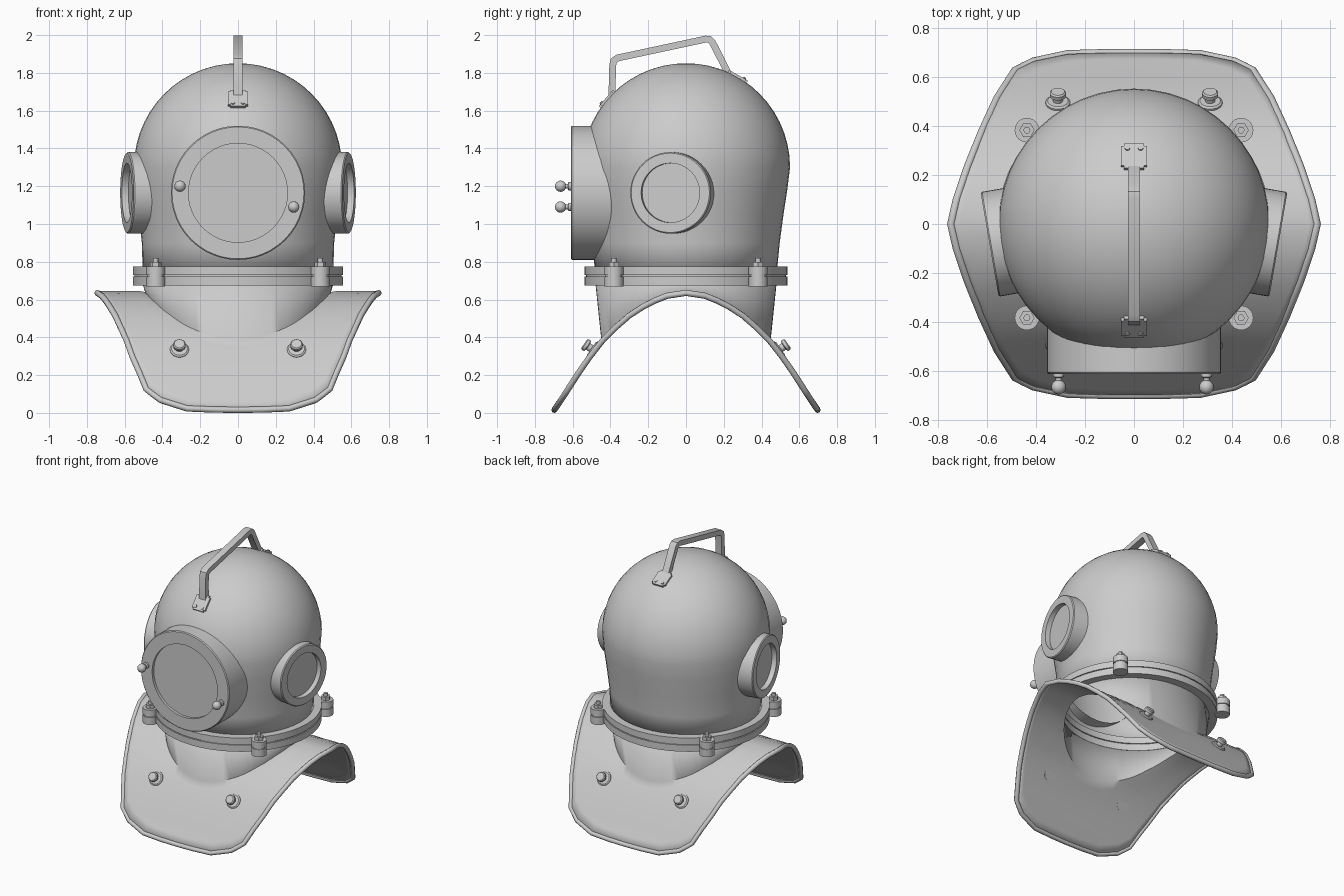
import bpy, bmesh, math
from math import sin, cos, pi, sqrt, radians
from mathutils import Vector, Matrix

if "Cube" in bpy.data.objects:
    bpy.data.objects.remove(bpy.data.objects["Cube"])


def finish(name, bm, mat=None, angle=35, shell=0):
    bmesh.ops.remove_doubles(bm, verts=bm.verts, dist=1e-5)
    bmesh.ops.recalc_face_normals(bm, faces=bm.faces)
    if mat:
        bm.transform(mat)
    me = bpy.data.meshes.new(name)
    bm.to_mesh(me)
    bm.free()
    me.shade_smooth()
    me.set_sharp_from_angle(angle=radians(angle))
    ob = bpy.data.objects.new(name, me)
    bpy.context.collection.objects.link(ob)
    if shell:
        m = ob.modifiers.new("shell", 'SOLIDIFY')
        m.thickness = shell
        m.offset = 0
    return ob


def loft(name, rings, caps=False, loop=False, **kw):
    bm = bmesh.new()
    vs = [[bm.verts.new(p) for p in r] for r in rings]
    pairs = list(zip(vs, vs[1:])) + ([(vs[-1], vs[0])] if loop else [])
    for a, b in pairs:
        for i in range(len(a)):
            j = (i + 1) % len(a)
            bm.faces.new((a[i], a[j], b[j], b[i]))
    if caps:
        bm.faces.new(vs[0])
        bm.faces.new(vs[-1])
    return finish(name, bm, **kw)


def ellipse(rx, ry, z, n=48):
    return [(rx * cos(2 * pi * i / n), ry * sin(2 * pi * i / n), z) for i in range(n)]


def lathe(name, prof, mat=None, n=24, **kw):
    return loft(name, [ellipse(r, r, z, n) for r, z in prof], mat=mat, **kw)


def aim(pos, direction):
    q = Vector(direction).to_track_quat('Z', 'Y')
    return Matrix.Translation(pos) @ q.to_matrix().to_4x4()


def cyl(r, a, b):
    return [(0, a), (r, a), (r, b), (0, b)]


def ball(r, zc, n=8):
    return [(r * sin(pi * i / n), zc - r * cos(pi * i / n)) for i in range(n + 1)]


# Helmet shell: tapered neck into a hemisphere
CZ, R = 1.3, 0.545
rings = [(.498, .473, .72), (.503, .49, .9), (.52, .51, 1.05), (.537, .53, 1.18)]
rings += [(R * cos(pi / 2 * i / 14), R * cos(pi / 2 * i / 14), CZ + R * sin(pi / 2 * i / 14))
          for i in range(15)]
loft("helmet_dome", [ellipse(*r) for r in rings], shell=.012)

# Saddle-shaped breastplate
ARCH = [(0, .635), (.1, .62), (.2, .58), (.3, .515), (.42, .41), (.5, .31),
        (.57, .21), (.65, .085), (.72, -.018)]


def saddle(y):
    y = abs(y)
    for (a, za), (b, zb) in zip(ARCH, ARCH[1:]):
        if y <= b:
            return za + (zb - za) * (y - a) / (b - a)
    return ARCH[-1][1]


quad = [(.745, 0), (.722, .1), (.678, .23), (.622, .37), (.558, .51), (.485, .625),
        (.41, .662), (.27, .692), (.13, .696), (0, .697)]
half = quad + [(-x, y) for x, y in quad[-2::-1]]
corner = half + [(x, -y) for x, y in half[-2:0:-1]]
outline = []
for a, b in zip(corner, corner[1:] + corner[:1]):
    outline += [a, ((a[0] + b[0]) / 2, (a[1] + b[1]) / 2)]


def plate_ring(t):
    out = []
    for x, y in outline:
        a = math.atan2(y, x)
        px = .485 * cos(a) * (1 - t) + x * t
        py = .44 * sin(a) * (1 - t) + y * t
        out.append((px, py, saddle(py)))
    return out


top = [(.5 * cos(math.atan2(y, x)), .472 * sin(math.atan2(y, x)), .7) for x, y in outline]
loft("breastplate", [top] + [plate_ring(i / 8) for i in range(9)], shell=.018, angle=50)

# Rolled rim around the breastplate
edge = [Vector(p) for p in plate_ring(1)]
rim = []
for i, p in enumerate(edge):
    t = (edge[(i + 1) % len(edge)] - edge[i - 1]).normalized()
    u = Vector((p.x, p.y, 0))
    u = (u - t * u.dot(t)).normalized()
    w = t.cross(u)
    rim.append([p + .016 * (u * cos(k * pi / 4) + w * sin(k * pi / 4)) for k in range(8)])
loft("breastplate_rim", rim, loop=True, angle=60)

# Two clamped collar rings with a seam between them
for name, a, b in (("collar_lower", .675, .723), ("collar_upper", .729, .775)):
    sec = [(.485, .46, a), (.556, .538, a), (.556, .538, b), (.485, .46, b)]
    loft(name, [ellipse(*s) for s in sec], loop=True)
loft("collar_gasket", [ellipse(.548, .53, z) for z in (.715, .735)])

# Collar lugs with nuts, and breastplate studs
for sx in (-1, 1):
    for sy in (-1, 1):
        m = Matrix.Translation((sx * .436, sy * .382, 0))
        lathe("collar_lug", [(0, .668), (.05, .668), (.05, .722), (.044, .722), (.044, .73),
                             (.05, .73), (.05, .775), (0, .775)], m)
        lathe("collar_nut", cyl(.031, .77, .8), m, n=6, angle=20)
        lathe("collar_bolt", cyl(.014, .79, .82), m, n=12)
        lathe("breastplate_stud", [(0, -.01), (.05, -.01), (.05, .014), (.042, .02), (.02, .02),
                                   (.02, .04), (.033, .044), (.033, .06), (.027, .066), (0, .066)],
              aim((sx * .31, sy * .485, saddle(.485)), (0, sy * .82, .57)), n=20)


# Viewing ports: front and two angled sides
def port(name, r, glass, depth, recess, pos, direction):
    m = aim(pos, direction)
    lathe(name, [(r, -depth), (r, -.006), (r - .006, 0), (glass, 0), (glass, -recess)], m, n=48)
    lathe(name + "_glass", [(glass, -recess), (0, -recess)], m, n=48)


port("front_port", .355, .262, .22, .02, (0, -.61, 1.165), (0, -1, 0))
for s, side in ((-1, "left"), (1, "right")):
    port(side + "_port", .216, .157, .14, .035, (s * .588, -.083, 1.165), (s * .985, -.17, 0))

# Ball-ended knobs on the front port
for x, z in ((-.307, 1.2), (.295, 1.09)):
    m = aim((x, -.61, z), (0, -1, 0))
    lathe("port_knob_stem", [(0, -.01), (.022, -.01), (.022, .012), (.013, .016),
                             (.013, .045), (0, .045)], m, n=16)
    lathe("port_knob_ball", ball(.03, .054), m, n=16)

# Carrying handle: flat bar bent over the crown
path = [Vector(p) for p in ((-.393, 1.66), (-.388, 1.84), (-.382, 1.865), (-.362, 1.879),
                            (.105, 1.979), (.125, 1.977), (.14, 1.962), (.235, 1.775))]
bar = []
for i, p in enumerate(path):
    d0 = (p - path[i - 1]).normalized() if i else (path[1] - p).normalized()
    d1 = (path[i + 1] - p).normalized() if i < len(path) - 1 else d0
    t = (d0 + d1).normalized()
    n = Vector((-t.y, t.x)) * (.018 / t.dot(d1))
    bar.append([(x, p.x + s * n.x, p.y + s * n.y)
                for x, s in ((-.025, -1), (.025, -1), (.025, 1), (-.025, 1))])
loft("handle", bar, caps=True, angle=30)

# Handle feet with rivets, lying on the dome
for y, name in ((-.412, "front"), (.27, "back")):
    z = sqrt(R * R - y * y)
    s = 1 if y > 0 else -1
    nrm = Vector((0, y, z)).normalized()
    down = Vector((0, s * nrm.z, -s * nrm.y))
    side = down.cross(nrm)
    m = Matrix((side, down, nrm)).transposed().to_4x4()
    m.translation = Vector((0, y, CZ + z))
    bm = bmesh.new()
    bmesh.ops.create_cube(bm, size=1, matrix=Matrix.Translation((0, 0, .004))
                          @ Matrix.Diagonal((.105, .115, .024, 1)))
    bmesh.ops.bevel(bm, geom=[e for e in bm.edges if abs(e.verts[0].co.z - e.verts[1].co.z) > .01],
                    offset=.012, segments=2, affect='EDGES')
    finish(name + "_handle_foot", bm, m)
    for x in (-.027, .027):
        lathe(name + "_handle_rivet", [(0, .01), (.012, .01), (.01, .021), (0, .024)],
              m @ Matrix.Translation((x, .035, 0)), n=10)
